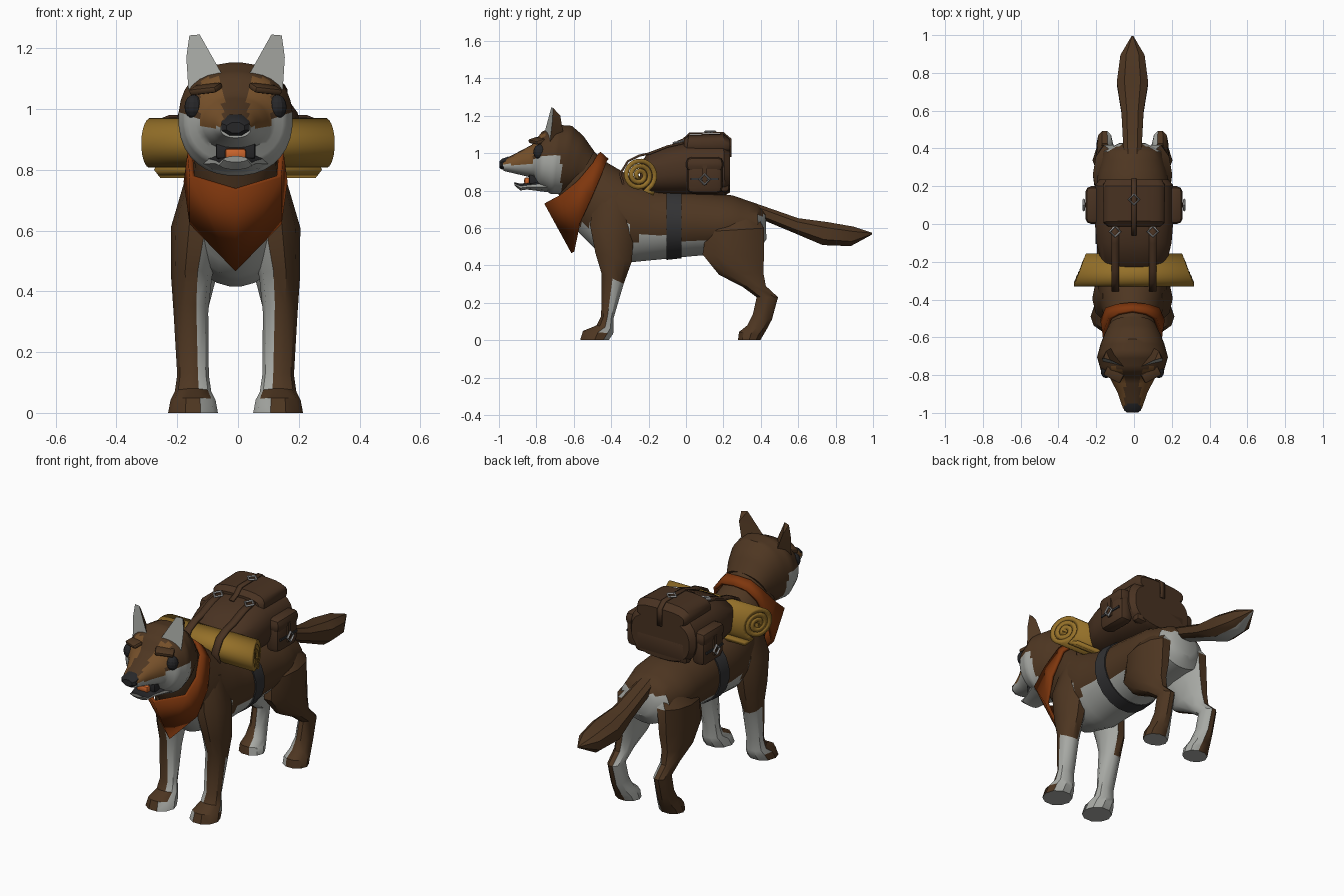
import bpy, bmesh, math

cube = bpy.data.objects.get("Cube")
if cube:
    bpy.data.objects.remove(cube)


def material(name, r, g, b):
    m = bpy.data.materials.new(name)
    m.use_nodes = True
    m.diffuse_color = (r, g, b, 1)
    m.node_tree.nodes["Principled BSDF"].inputs["Base Color"].default_value = (r, g, b, 1)
    return m


BROWN = material("brown fur", .076, .037, .0155)
WHITE = material("white fur", .39, .4, .375)
TAN = material("tan fur", .18, .08, .023)
BLACK = material("black", .02, .02, .022)
ORANGE = material("orange cloth", .21, .037, .004)
MUSTARD = material("mustard roll", .3, .163, .022)
PACK = material("pack leather", .066, .032, .0155)
STRAP = material("dark strap", .032, .032, .034)
METAL = material("buckle metal", .42, .42, .42)
TONGUE = material("tongue", .6, .13, .025)

parts = []


def finish(bm, name, mats, rule=None, side=1, angle=35):
    """Turn a bmesh into an object, coloured by an optional face rule."""
    bmesh.ops.recalc_face_normals(bm, faces=bm.faces)
    bm.normal_update()
    for f in bm.faces:
        if rule:
            c, n = f.calc_center_median(), f.normal.copy()
            c.x *= side
            n.x *= side
            f.material_index = rule(c, n)
    mesh = bpy.data.meshes.new(name)
    bm.to_mesh(mesh)
    bm.free()
    ob = bpy.data.objects.new(name, mesh)
    bpy.context.collection.objects.link(ob)
    for m in mats:
        mesh.materials.append(m)
    bpy.ops.object.select_all(action='DESELECT')
    ob.select_set(True)
    bpy.context.view_layer.objects.active = ob
    bpy.ops.object.shade_smooth_by_angle(angle=math.radians(angle))
    parts.append(ob)
    return ob


def loft(name, rings, mats, rule=None, n=14, side=1, sub=1, e=1.0, angle=35):
    """Skin oval rings: (y1, z1, y2, z2, x centre, half width)."""
    fine = [[a + (b - a) * k / sub for a, b in zip(r, q)]
            for r, q in zip(rings, rings[1:]) for k in range(sub)] + [rings[-1]]
    bm = bmesh.new()
    loops = []
    for y1, z1, y2, z2, xc, w in fine:
        loop = []
        for i in range(n):
            t = math.tau * (i + .5) / n
            c, s = [math.copysign(abs(v) ** e, v) for v in (math.cos(t), math.sin(t))]
            loop.append(bm.verts.new((side * (xc + w * s), (y1 + y2) / 2 + c * (y1 - y2) / 2,
                                      (z1 + z2) / 2 + c * (z1 - z2) / 2)))
        loops.append(loop)
    for a, b in zip(loops, loops[1:]):
        for i in range(n):
            j = (i + 1) % n
            bm.faces.new((a[i], a[j], b[j], b[i]))
    bm.faces.new(loops[0])
    bm.faces.new(loops[-1])
    return finish(bm, name, mats, rule, side, angle)


def box(name, centre, size, mat, bevel=.02):
    bm = bmesh.new()
    bmesh.ops.create_cube(bm, size=1)
    bmesh.ops.scale(bm, vec=size, verts=bm.verts)
    if bevel:
        bmesh.ops.bevel(bm, geom=bm.edges[:], offset=bevel, segments=2, profile=.5, affect='EDGES')
    ob = finish(bm, name, [mat])
    ob.location = centre
    return ob


def ribbon(name, path, ends, mat, thick):
    """Sheet along a (y, z) path; ends(y) gives its two x limits."""
    bm = bmesh.new()
    rows = [[bm.verts.new((x, y, z)) for x in ends(y)] for y, z in path]
    for a, b in zip(rows, rows[1:]):
        bm.faces.new((a[0], a[1], b[1], b[0]))
    ob = finish(bm, name, [mat])
    mod = ob.modifiers.new("thickness", 'SOLIDIFY')
    mod.thickness = thick
    mod.offset = 0


def buckle(name, centre, rotation):
    bpy.ops.mesh.primitive_torus_add(location=centre, rotation=rotation, major_segments=4,
                                     minor_segments=4, major_radius=.028, minor_radius=.006)
    ob = bpy.context.object
    ob.name = name
    ob.data.materials.append(METAL)


# Torso and neck
def torso_rule(c, n):
    belly = c.z < .545 and -.29 < c.y < .08
    chest = c.z < .63 and c.y < -.29 and n.y < .1
    rear = n.y > .7 and c.z < .67
    return int(belly or chest or rear or (n.z < -.8 and c.z < .6))


loft("torso", [(.425, .69, .43, .54, 0, .07), (.38, .73, .39, .48, 0, .155),
               (.25, .775, .22, .46, 0, .19), (.05, .8, .05, .45, 0, .19),
               (-.15, .82, -.15, .43, 0, .19), (-.3, .88, -.3, .415, 0, .188),
               (-.42, .95, -.45, .45, 0, .17), (-.48, 1.0, -.57, .57, 0, .138),
               (-.53, 1.05, -.66, .72, 0, .13), (-.57, 1.08, -.69, .8, 0, .115)],
     [BROWN, WHITE], torso_rule, n=28, sub=3)


# Head with mask markings
def head_rule(c, n):
    x = abs(c.x)
    if c.y > -.665:
        return 0
    if c.z < (.94 if c.y < -.82 else .975):
        return 1
    return 2 if c.y < -.755 and .042 < x < .12 and c.z < 1.1 else 0


loft("head", [(-.49, 1.01, -.6, .81, 0, .125), (-.55, 1.095, -.63, .79, 0, .15),
              (-.61, 1.147, -.67, .78, 0, .17), (-.69, 1.153, -.72, .78, 0, .188),
              (-.77, 1.115, -.78, .815, 0, .168), (-.825, 1.045, -.81, .865, 0, .118),
              (-.9, 1.005, -.89, .885, 0, .078), (-.98, .965, -.975, .905, 0, .05)],
     [BROWN, WHITE, TAN], head_rule, n=32, sub=4, e=.9)
loft("lower_jaw", [(-.74, .87, -.74, .79, 0, .11), (-.83, .845, -.85, .805, 0, .068),
                   (-.885, .838, -.885, .8, 0, .056), (-.92, .845, -.915, .825, 0, .04)],
     [WHITE, BLACK], lambda c, n: int(n.z > .6), n=12)
box("mouth_lining", (0, -.815, .865), (.13, .05, .06), BLACK, .01)
box("tongue", (0, -.84, .852), (.07, .05, .036), TONGUE, .01)
loft("nose", [(-.95, .985, -.95, .915, 0, .05), (-.985, .972, -.985, .91, 0, .05),
              (-.998, .957, -.998, .92, 0, .032)], [BLACK], n=8)

# Ears, eyes and brows
for s, label in ((1, "left"), (-1, "right")):
    bm = bmesh.new()
    outline = [(.045, 1.115), (.118, 1.245), (.152, 1.242), (.162, 1.17), (.155, 1.06)]
    front = [bm.verts.new((s * x, -.755 + (z - 1.1) * .1 + (x - .05) * .3, z)) for x, z in outline]
    high = bm.verts.new((s * .14, -.672, 1.2))
    base = bm.verts.new((s * .11, -.655, 1.1))
    bm.faces.new(front)
    for i, j, back in ((0, 1, high), (1, 2, high), (2, 3, high), (3, 4, base), (0, 4, base)):
        bm.faces.new((front[i], front[j], back))
    for i in (0, 3):
        bm.faces.new((front[i], high, base))
    finish(bm, label + "_ear", [BROWN, WHITE], lambda c, n: int(n.y < -.5), s, 20)

    bpy.ops.mesh.primitive_uv_sphere_add(segments=12, ring_count=8, radius=1,
                                         location=(s * .138, -.782, 1.007))
    eye = bpy.context.object
    eye.name = label + "_eye"
    eye.scale = (.03, .034, .04)
    eye.data.materials.append(BLACK)
    parts.append(eye)
    brow = box(label + "_brow", (s * .098, -.797, 1.066), (.1, .055, .022), BROWN, .008)
    brow.rotation_euler = (.3, s * .1, s * .5)


# Legs and paws
def fore_rule(c, n):
    return int(n.x < -.35 or (n.y > .3 and c.z < .33) or n.z < -.9)


def hind_rule(c, n):
    return int(n.x < -.3 or (n.y > .5 and c.x < .12) or (n.z < -.9 and c.z < .01))


FORE = [(-.48, .8, -.28, .78, .1, .06), (-.52, .62, -.27, .6, .125, .088),
        (-.49, .47, -.285, .42, .145, .067), (-.455, .36, -.33, .3, .147, .057),
        (-.455, .13, -.385, .12, .14, .052), (-.48, .08, -.385, .06, .14, .06),
        (-.555, .05, -.385, .035, .14, .074), (-.57, 0, -.41, 0, .14, .082)]
HIND = [(.2, .7, .38, .67, .075, .065), (.1, .58, .425, .6, .125, .085),
        (.08, .46, .425, .45, .135, .074), (.17, .35, .42, .36, .145, .058),
        (.3, .285, .43, .29, .147, .046), (.375, .23, .495, .23, .147, .042),
        (.355, .14, .462, .11, .145, .044), (.325, .08, .43, .05, .142, .057),
        (.28, .045, .415, .025, .14, .068), (.275, 0, .4, 0, .14, .072)]
for s, label in ((1, "left"), (-1, "right")):
    loft(label + "_front_leg", FORE, [BROWN, WHITE], fore_rule, n=10, side=s)
    loft(label + "_hind_leg", HIND, [BROWN, WHITE], hind_rule, n=10, side=s)

# Tail
loft("tail", [(.37, .735, .39, .65, 0, .05), (.6, .655, .58, .57, 0, .062),
              (.76, .635, .73, .505, 0, .088), (.9, .61, .88, .5, 0, .068),
              (.995, .575, .995, .565, 0, .005)],
     [BROWN, WHITE], lambda c, n: int(n.z < -.8), n=8, e=.75)

# Neckerchief: wraps the neck and comes to a ridged point in front
bm = bmesh.new()
upper = [(0, -.462, 1.0), (.072, -.475, .99), (.118, -.5, .945), (.15, -.58, .85),
         (.143, -.67, .778), (0, -.75, .735)]
lower = [(0, -.42, .963), (.078, -.428, .95), (.135, -.445, .9), (.162, -.505, .76),
         (.145, -.57, .625), (0, -.605, .47)]
for s in (1, -1):
    u, v = [[bm.verts.new((s * x, y, z)) for x, y, z in row] for row in (upper, lower)]
    for i in range(len(upper) - 1):
        bm.faces.new((u[i], u[i + 1], v[i + 1], v[i]))
bmesh.ops.remove_doubles(bm, verts=bm.verts, dist=.001)
cloth = finish(bm, "neckerchief", [ORANGE], angle=25).modifiers.new("thickness", 'SOLIDIFY')
cloth.thickness = .018
cloth.offset = 0

# Girth strap
loft("girth_strap", [(-.105, .825, -.105, .427, 0, .198), (-.025, .815, -.025, .436, 0, .198)],
     [STRAP], n=20)

# The animal stands slightly off the centre of its load
for ob in parts:
    ob.location.x -= .008

# Backpack body, lid and pockets
loft("pack_body", [(-.25, .94, -.24, .79, 0, .13), (-.2, 1.005, -.21, .785, 0, .175),
                   (-.1, 1.043, -.1, .775, 0, .2), (0, 1.065, 0, .775, 0, .208),
                   (.2, 1.065, .21, .775, 0, .208), (.235, 1.03, .235, .79, 0, .185)],
     [PACK], n=24, e=.78)
loft("pack_lid", [(-.012, 1.075, -.012, 1.0, 0, .14), (.015, 1.1, .0, .985, 0, .163),
                  (.2, 1.105, .21, .985, 0, .165), (.235, 1.075, .235, 1.0, 0, .15)],
     [PACK], n=20, e=.65)
box("pack_base_roll", (0, .205, .86), (.34, .06, .14), PACK, .025)
for s, label in ((1, "left"), (-1, "right")):
    box(label + "_pocket", (s * .208, .1, .87), (.085, .19, .17), PACK, .03)
    box(label + "_pocket_flap", (s * .21, .1, .94), (.094, .2, .08), PACK, .03)
    box(label + "_pocket_strap", (s * .256, .1, .885), (.008, .025, .11), PACK, 0)
    box(label + "_pocket_band", (s * .252, .1, .862), (.008, .15, .012), STRAP, 0)
    buckle(label + "_pocket_buckle", (s * .266, .1, .86), (0, math.pi / 2, 0))
    buckle(label + "_top_buckle", (s * .1, -.04, 1.06), (.2, 0, 0))
buckle("lid_buckle", (0, .13, 1.115), (0, 0, 0))
ribbon("lid_strap", [(.24, .98), (.24, 1.075), (.2, 1.109), (.02, 1.107), (-.015, 1.075), (-.06, 1.056)],
       lambda y: (-.014, .014), PACK, .008)

# Rolled blanket with slanted ends, and its tie straps
spiral = []
for i in range(73):
    a, r = math.tau * i / 24 - 1.2, .088 - .08 * i / 72
    spiral.append((-.25 + r * math.cos(a), .882 + r * math.sin(a)))


def roll_ends(y):
    half = .287 - (y + .245) * .42
    return -half, half


ribbon("blanket_roll", [(-.17, .785)] + spiral, roll_ends, MUSTARD, .025)
for x in (-.1, .1):
    ribbon("roll_strap", [(.01, 1.06), (-.1, 1.036), (-.19, 1.0), (-.25, .987), (-.31, .958),
                          (-.352, .89), (-.33, .82), (-.28, .785)],
           lambda y: (x - .02, x + .02), PACK, .012)
